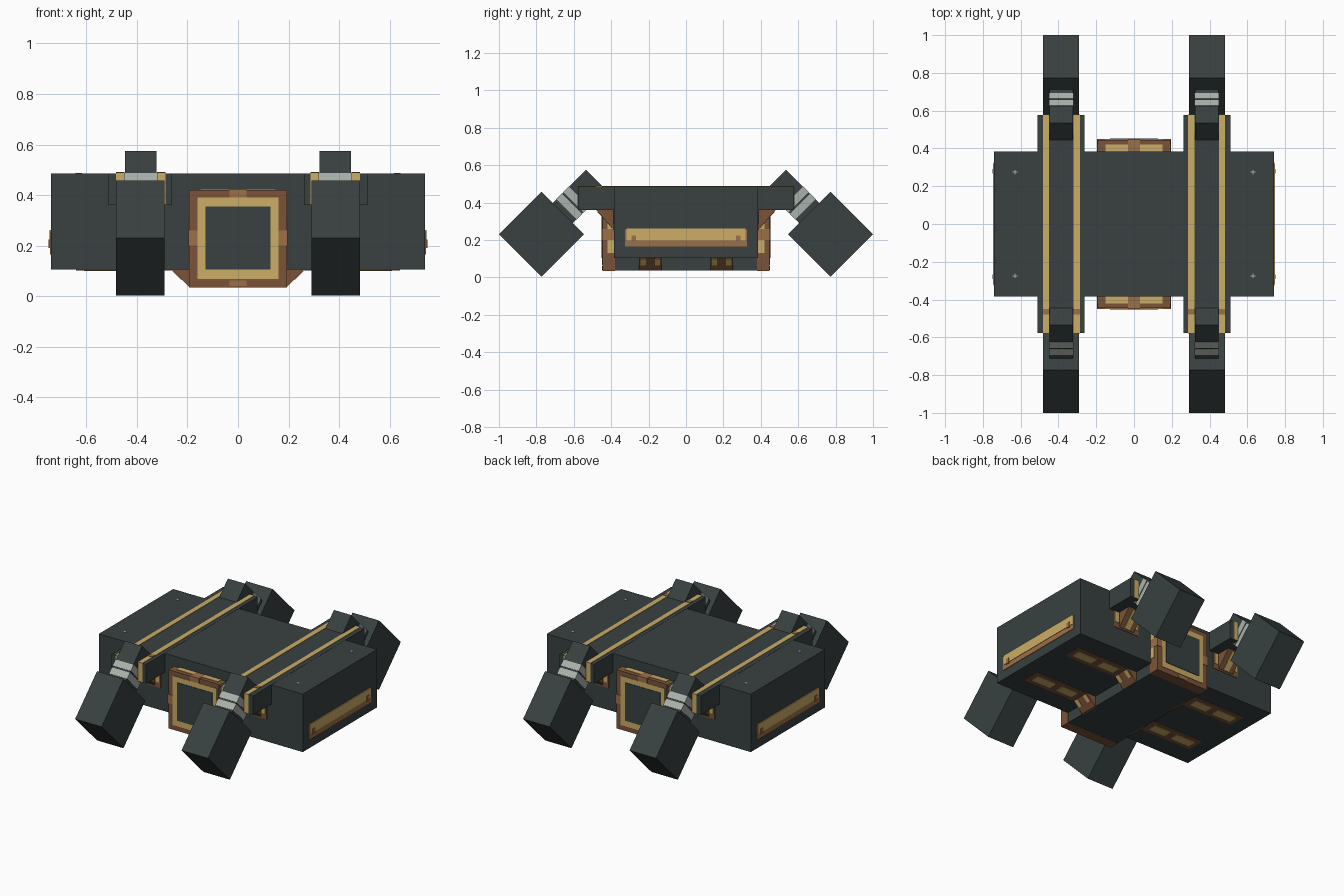
import bpy, math
from mathutils import Matrix, Vector

if "Cube" in bpy.data.objects:
    bpy.data.objects.remove(bpy.data.objects["Cube"])


def material(name, hex_code):
    m = bpy.data.materials.new(name)
    rgb = [int(hex_code[i:i + 2], 16) / 255 for i in (0, 2, 4)]
    m.diffuse_color = [((c + 0.055) / 1.055) ** 2.4 if c > 0.04 else c / 12.92 for c in rgb] + [1]
    m.use_nodes = True
    m.node_tree.nodes["Principled BSDF"].inputs["Base Color"].default_value = m.diffuse_color
    return m


DARK = material("dark_slate", "384140")
GOLD = material("gold", "CBAD66")
COPPER = material("copper", "7C543A")
BRONZE = material("light_copper", "9C7048")
SILVER = material("silver", "AAB1AB")


def mesh(name, verts, faces, mat):
    me = bpy.data.meshes.new(name)
    me.from_pydata(verts, [], faces)
    me.materials.append(mat)
    ob = bpy.data.objects.new(name, me)
    bpy.context.collection.objects.link(ob)
    # consistent outward normals
    import bmesh
    bm = bmesh.new()
    bm.from_mesh(me)
    bmesh.ops.recalc_face_normals(bm, faces=bm.faces)
    bm.to_mesh(me)
    bm.free()
    return ob


def prism(name, profile, axis, a, b, mat, s=(1, 1)):
    """Extrude a 2D profile along x (profile y,z) or y (profile x,z); s mirrors x and y."""
    n = len(profile)
    vs = []
    for t in (a, b):
        for p, z in profile:
            x, y = (t, p) if axis == "x" else (p, t)
            vs.append((x * s[0], y * s[1], z))
    fs = [tuple(range(n)), tuple(range(n, 2 * n))]
    fs += [(i, (i + 1) % n, (i + 1) % n + n, i + n) for i in range(n)]
    return mesh(name, vs, fs, mat)


def box(name, x, y, z, mat, s=(1, 1)):
    return prism(name, [(x[0], z[0]), (x[1], z[0]), (x[1], z[1]), (x[0], z[1])], "y", y[0], y[1], mat, s)


T = 0.003  # plate thickness

# Main hull and the keel below it
box("body", (-0.74, 0.74), (-0.385, 0.385), (0.105, 0.485), DARK)
box("keel", (-0.19, 0.19), (-0.385, 0.385), (0.036, 0.11), DARK)

for sy in (-1, 1):
    s = (1, sy)
    # Framed hatch at each end: copper block, gold ring, dark panel
    box("hatch_frame", (-0.193, 0.193), (0.38, 0.446), (0.035, 0.42), COPPER, s)
    box("hatch_ring", (-0.16, 0.16), (0.44, 0.446 + T), (0.067, 0.39), GOLD, s)
    box("hatch_panel", (-0.128, 0.128), (0.44, 0.446 + 2 * T), (0.105, 0.355), DARK, s)
    box("frame_top_patch", (-0.033, 0.033), (0.385, 0.446 + T), (0.39, 0.42 + T), BRONZE, s)
    box("frame_bottom_patch", (-0.033, 0.033), (0.44, 0.446 + T), (0.04, 0.062), BRONZE, s)
    for sx in (-1, 1):
        q = (sx, sy)
        box("frame_side_patch", (0.16, 0.193 + T), (0.385, 0.446 + T), (0.2, 0.26), BRONZE, q)
        box("frame_top_gold", (0.033, 0.15), (0.385, 0.42), (0.41, 0.42 + T), GOLD, q)
        for z in ((0.13, 0.2), (0.26, 0.32)):
            box("frame_side_gold", (0.18, 0.193 + T), (0.385, 0.42), z, GOLD, q)

for sx in (-1, 1):
    # Side stripe: bronze plate with a gold upper band
    box("side_stripe_base", (0.73, 0.74 + T), (-0.325, 0.325), (0.165, 0.255), BRONZE, (sx, 1))
    box("side_stripe_gold", (0.73, 0.74 + 2 * T), (-0.318, 0.318), (0.198, 0.262), GOLD, (sx, 1))
    for y in (-0.28, 0.28):
        box("side_stripe_mark", (0.73, 0.74 + 3 * T), (y - 0.012, y + 0.012), (0.19, 0.225), BRONZE, (sx, 1))
    # Top rail carrying the legs, with two gold lines wrapping over both ends
    box("rail", (0.262, 0.512), (-0.578, 0.578), (0.36, 0.486), DARK, (sx, 1))
    for x in ((0.287, 0.32), (0.45, 0.482)):
        box("rail_line", x, (-0.58, 0.58), (0.48, 0.486 + T), GOLD, (sx, 1))
        box("rail_line_patch", x, (-0.48, -0.45), (0.48, 0.486 + 2 * T), BRONZE, (sx, 1))
        for sy in (-1, 1):
            box("rail_end_line", x, (0.57, 0.578 + T), (0.362, 0.486), GOLD, (sx, sy))

# Leg: neck, silver collars and foot lie on a line tilted 45 degrees
TOP = Vector((0.4815, 0.5215))
DOWN = Vector((1, -1)) / math.sqrt(2)
SIDE = Vector((1, 1)) / math.sqrt(2)


def tilted(name, x, t0, t1, half, mat, q):
    pts = [TOP + DOWN * t + SIDE * h for t, h in ((t0, -half), (t1, -half), (t1, half), (t0, half))]
    return prism(name, [tuple(p) for p in pts], "x", x[0], x[1], mat, q)


for sx in (-1, 1):
    for sy in (-1, 1):
        q = (sx, sy)
        tilted("leg_neck", (0.322, 0.448), 0, 0.27, 0.075, DARK, q)
        for t in (0.127, 0.18):
            tilted("leg_collar", (0.319, 0.451), t, t + 0.042, 0.078, SILVER, q)
        tilted("leg_foot", (0.29, 0.482), 0.2515, 0.5725, 0.1605, DARK, q)

        # Bracket under the rail overhang, on a copper backing plate
        box("bracket_plate", (0.29, 0.48), (0.38, 0.385 + T), (0.25, 0.36), COPPER, q)
        prism("bracket_wedge", [(0.38, 0.26), (0.39, 0.26), (0.48, 0.36), (0.38, 0.36)], "x", 0.33, 0.44, COPPER, q)
        for x in ((0.3, 0.325), (0.445, 0.47)):
            box("bracket_gold", x, (0.38, 0.385 + 2 * T), (0.285, 0.355), GOLD, q)
        prism("bracket_gold_strip", [(0.39, 0.267), (0.396, 0.263), (0.474, 0.35), (0.468, 0.354)],
              "x", 0.365, 0.405, GOLD, q)

        # Underside strip leading to a triangular rib on the keel
        box("belly_strip", (0.19, 0.64), (0.13, 0.25), (0.105 - T, 0.11), COPPER, q)
        for x in ((0.3, 0.42), (0.47, 0.61)):
            box("belly_strip_gold", x, (0.16, 0.22), (0.105 - 2 * T, 0.11), GOLD, q)
        prism("keel_rib", [(0.18, 0.105), (0.262, 0.105), (0.193, 0.036), (0.18, 0.036)], "y", 0.13, 0.25, COPPER, q)
        for y in ((0.138, 0.165), (0.215, 0.242)):
            prism("keel_rib_gold", [(0.255, 0.102), (0.259, 0.098), (0.225, 0.064), (0.221, 0.068)],
                  "y", y[0], y[1], GOLD, q)

        # Tiny cross-shaped fasteners on the deck
        cx, cy = 0.63, 0.275
        for w, d in ((0.012, 0.003), (0.003, 0.012)):
            box("deck_fastener", (cx - w, cx + w), (cy - d, cy + d), (0.484, 0.487), SILVER, q)
